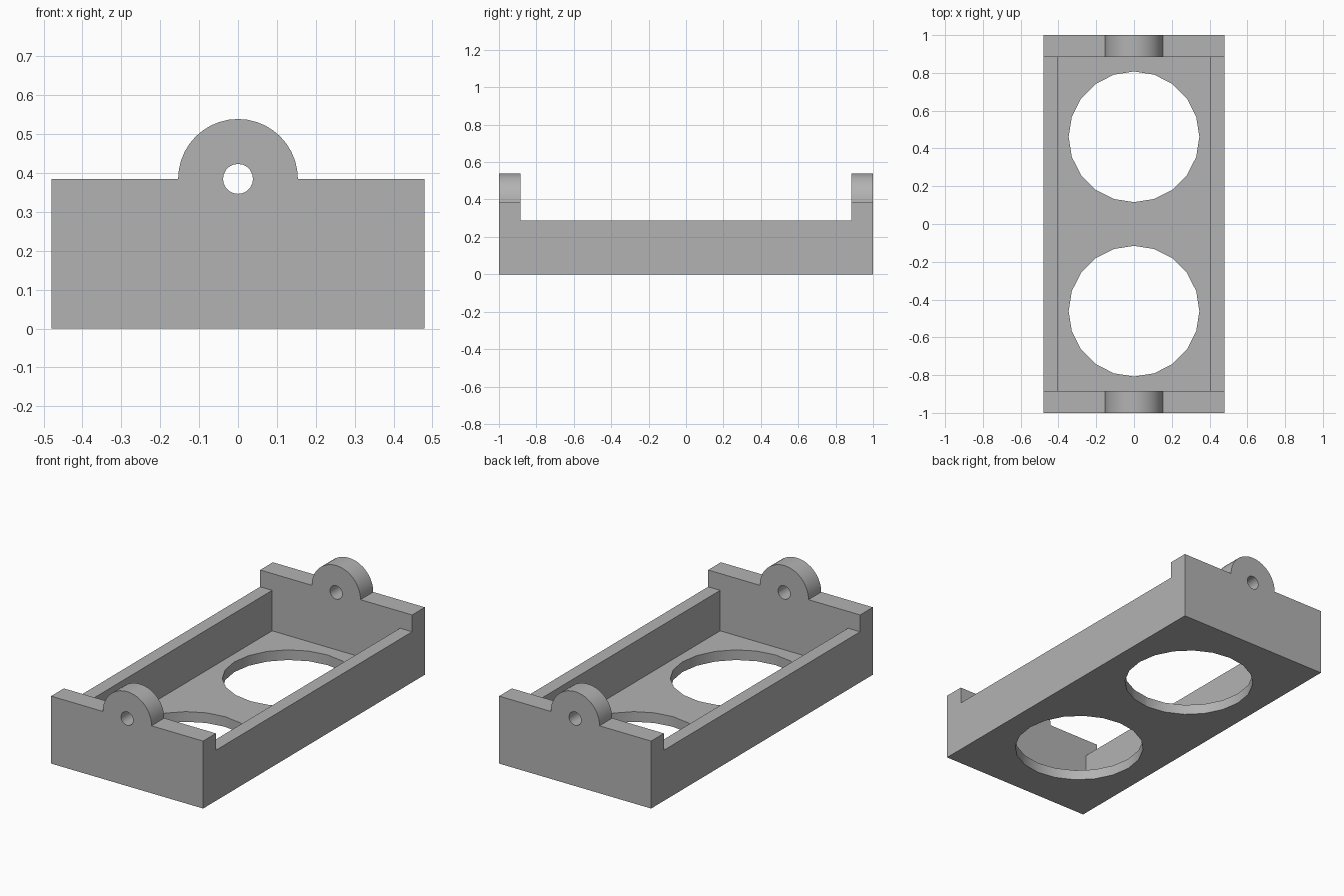
import bpy, bmesh, math
from mathutils import Matrix

cube = bpy.data.objects.get("Cube")
if cube:
    bpy.data.objects.remove(cube, do_unlink=True)

# Overall sizes
HALF_W, HALF_L = 0.48, 1.0
FLOOR, SIDE_H, END_H = 0.058, 0.289, 0.385
INNER_X, INNER_Y = 0.404, 0.885

grey = bpy.data.materials.new("plain grey")
grey.use_nodes = True
colour = (0.45, 0.45, 0.45, 1)
grey.diffuse_color = colour
grey.node_tree.nodes["Principled BSDF"].inputs["Base Color"].default_value = colour


def to_object(name, bm):
    bmesh.ops.recalc_face_normals(bm, faces=bm.faces)
    mesh = bpy.data.meshes.new(name)
    bm.to_mesh(mesh)
    bm.free()
    mesh.materials.append(grey)
    obj = bpy.data.objects.new(name, mesh)
    bpy.context.collection.objects.link(obj)
    return obj


def box(name, size, centre):
    bm = bmesh.new()
    bmesh.ops.create_cube(bm, size=1, matrix=Matrix.Translation(centre) @ Matrix.Diagonal((*size, 1)))
    return to_object(name, bm)


def cylinder(name, radius, depth, centre, sides, along_y=False):
    bm = bmesh.new()
    turn = Matrix.Rotation(math.pi / 2, 4, "X" if along_y else "Z")
    bmesh.ops.create_cone(bm, cap_ends=True, segments=sides, radius1=radius, radius2=radius,
                          depth=depth, matrix=Matrix.Translation(centre) @ turn)
    return to_object(name, bm)


def combine(target, tool, operation):
    tool.hide_render = True
    mod = target.modifiers.new(tool.name, "BOOLEAN")
    mod.operation, mod.solver, mod.object = operation, "EXACT", tool
    bpy.context.view_layer.objects.active = target
    bpy.ops.object.modifier_apply(modifier=mod.name)
    bpy.data.objects.remove(tool, do_unlink=True)


# Body: side profile with raised ends, extruded across the width
half = [(HALF_L, 0), (HALF_L, END_H), (INNER_Y, END_H), (INNER_Y, SIDE_H)]
profile = half + [(-y, z) for y, z in reversed(half)]
bm = bmesh.new()
face = bm.faces.new([bm.verts.new((-HALF_W, y, z)) for y, z in profile])
extruded = bmesh.ops.extrude_face_region(bm, geom=[face])["geom"]
bmesh.ops.translate(bm, vec=(2 * HALF_W, 0, 0),
                    verts=[v for v in extruded if isinstance(v, bmesh.types.BMVert)])
tray = to_object("tray", bm)

# Rounded ears on both end walls
thick = HALF_L - INNER_Y
for side in (-1, 1):
    ear = cylinder("ear", 0.154, thick, (0, side * (HALF_L - thick / 2), END_H), 40, True)
    combine(tray, ear, "UNION")

# Pocket, two round floor openings and the pin hole through both ears
combine(tray, box("pocket", (2 * INNER_X, 2 * INNER_Y, 1), (0, 0, FLOOR + 0.5)), "DIFFERENCE")
for side in (-1, 1):
    opening = cylinder("floor_opening", 0.346, 0.3, (0, side * 0.4615, 0), 20)
    combine(tray, opening, "DIFFERENCE")
combine(tray, cylinder("pin_hole", 0.0385, 3, (0, 0, END_H), 20, True), "DIFFERENCE")

# Merge coplanar faces left by the cuts
bm = bmesh.new()
bm.from_mesh(tray.data)
bmesh.ops.remove_doubles(bm, verts=bm.verts, dist=0.0001)
bmesh.ops.dissolve_limit(bm, angle_limit=0.01, verts=bm.verts, edges=bm.edges)
bm.to_mesh(tray.data)
bm.free()

# Smooth the round walls, keep corners sharp
bpy.ops.object.select_all(action="DESELECT")
tray.select_set(True)
bpy.context.view_layer.objects.active = tray
bpy.ops.object.shade_smooth_by_angle(angle=math.radians(30))
